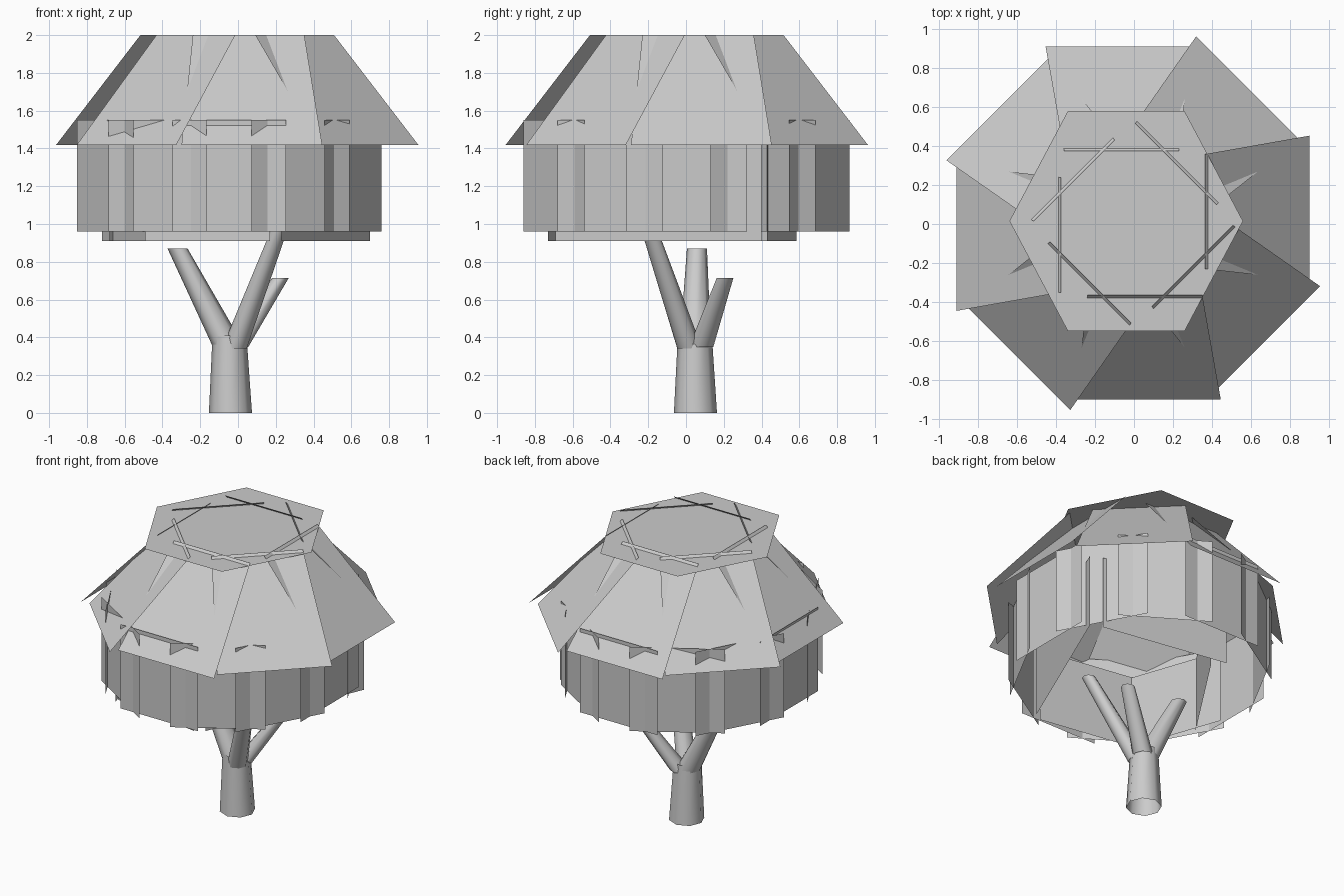
import bpy
import bmesh
from math import cos, sin, pi, radians
from mathutils import Vector

cube = bpy.data.objects.get("Cube")
if cube:
    bpy.data.objects.remove(cube, do_unlink=True)

grey = bpy.data.materials.new("plain_grey")
grey.use_nodes = True
COLOR = (0.6, 0.6, 0.6, 1)
grey.diffuse_color = COLOR
grey.node_tree.nodes["Principled BSDF"].inputs["Base Color"].default_value = COLOR


def add_object(name, bm):
    mesh = bpy.data.meshes.new(name)
    bm.to_mesh(mesh)
    bm.free()
    mesh.materials.append(grey)
    obj = bpy.data.objects.new(name, mesh)
    bpy.context.collection.objects.link(obj)


def add_face(bm, points):
    bm.faces.new([bm.verts.new(p) for p in points])


def ring(center, radius, sides, stretch=1):
    c = Vector(center)
    return [c + Vector((radius * cos(2 * pi * i / sides),
                        radius * stretch * sin(2 * pi * i / sides), 0))
            for i in range(sides)]


def card(bm, angle, low, high, center, stretch=1):
    """Leaf card facing the angle; low and high are (distance, start, end, z)."""
    n = Vector((cos(angle), sin(angle)))
    t = Vector((-n.y, n.x))
    points = []
    for (dist, start, end, z), flip in ((low, False), (high, True)):
        for s in ((end, start) if flip else (start, end)):
            p = n * dist + t * s
            points.append((center[0] + p.x, center[1] + p.y * stretch, z))
    add_face(bm, points)


def tapered_tube(name, base, base_radius, tip, tip_radius, sides=8):
    """Open-ended tube with level ends."""
    bm = bmesh.new()
    low = [bm.verts.new(p) for p in ring(base, base_radius, sides)]
    high = [bm.verts.new(p) for p in ring(tip, tip_radius, sides)]
    for i in range(sides):
        j = (i + 1) % sides
        bm.faces.new((low[i], low[j], high[j], high[i])).smooth = True
    add_object(name, bm)


# Trunk and three branches
tapered_tube("trunk", (-0.04, 0.05, 0), 0.114, (-0.045, 0.047, 0.41), 0.09)
tapered_tube("branch_right", (-0.055, 0.05, 0.36), 0.083, (-0.32, 0.058, 0.87), 0.053)
tapered_tube("branch_front", (-0.02, 0.02, 0.34), 0.066, (0.215, -0.19, 0.96), 0.044)
tapered_tube("branch_back", (-0.01, 0.08, 0.35), 0.065, (0.225, 0.207, 0.715), 0.044)

# Sloped roof cards in an overlapping pinwheel
bm = bmesh.new()
for i in range(8):
    card(bm, i * pi / 4, (0.907, -0.295, 0.45, 1.418), (0.37, -0.235, 0.355, 2.0),
         (-0.004, 0.004))
add_object("upper_leaf_cards", bm)

# Flat hexagonal crown
bm = bmesh.new()
add_face(bm, ring((-0.04, 0.015, 1.984), 0.6, 6, 1.087))
add_object("crown_cap", bm)

# Upright wall of overlapping cards
bm = bmesh.new()
for i in range(12):
    side = (0.757, -0.3, 0.3)
    card(bm, radians(30 * i), side + (0.96,), side + (1.55,), (-0.047, 0.003), 1.07)
add_object("middle_leaf_cards", bm)

# Five wide inner cards showing just below the wall
inner_cards = [((0.23, -0.69), (0.70, 0.40)), ((-0.5, -0.62), (0.17, -0.73)),
               ((-0.72, 0.0), (-0.49, -0.66)), ((-0.22, 0.5), (-0.68, -0.2)),
               ((0.62, 0.43), (-0.28, 0.585))]
bm = bmesh.new()
for (ax, ay), (bx, by) in inner_cards:
    add_face(bm, [(ax, ay, 0.91), (bx, by, 0.91), (bx, by, 1.42), (ax, ay, 1.42)])
add_object("lower_leaf_cards", bm)
